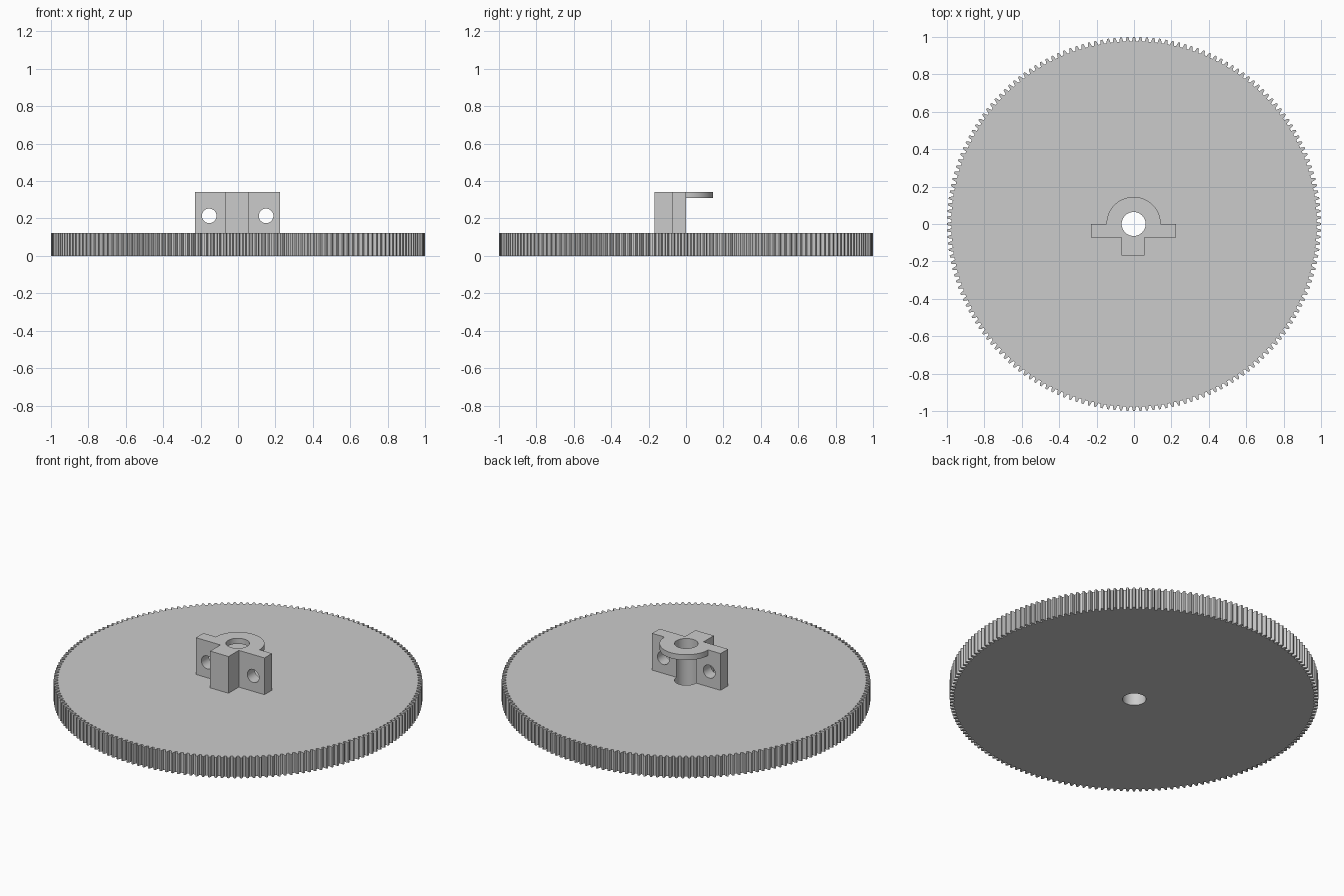
import bpy
import bmesh
from math import sin, cos, pi, radians

cube = bpy.data.objects.get("Cube")
if cube:
    bpy.data.objects.remove(cube, do_unlink=True)

GEAR_TOP, BRACKET_TOP, COLLAR_BOTTOM = 0.122, 0.342, 0.309
BORE, CENTRE_X = 0.064, -0.002
TEETH = 180

grey = bpy.data.materials.new("plain grey")
grey.use_nodes = True
grey.diffuse_color = (0.6, 0.6, 0.6, 1)
grey.node_tree.nodes["Principled BSDF"].inputs["Base Color"].default_value = (0.6, 0.6, 0.6, 1)


def arc(radius, start, end, steps):
    """Points on an arc around the bore axis, angles in radians."""
    angles = [start + (end - start) * i / steps for i in range(steps + 1)]
    return [(CENTRE_X + radius * cos(a), radius * sin(a)) for a in angles]


def extrude(name, outline, bottom, top):
    """Solid prism from a flat outline."""
    bm = bmesh.new()
    face = bm.faces.new([bm.verts.new((x, y, bottom)) for x, y in outline])
    moved = bmesh.ops.extrude_face_region(bm, geom=[face])["geom"]
    verts = [v for v in moved if isinstance(v, bmesh.types.BMVert)]
    bmesh.ops.translate(bm, verts=verts, vec=(0, 0, top - bottom))
    bmesh.ops.recalc_face_normals(bm, faces=bm.faces[:])
    mesh = bpy.data.meshes.new(name)
    bm.to_mesh(mesh)
    bm.free()
    obj = bpy.data.objects.new(name, mesh)
    bpy.context.collection.objects.link(obj)
    mesh.materials.append(grey)
    return obj


def activate(obj):
    bpy.ops.object.select_all(action='DESELECT')
    obj.select_set(True)
    bpy.context.view_layer.objects.active = obj


def drill(obj, location, radius, depth, rotation=(0, 0, 0)):
    """Cut a round hole and discard the cutter."""
    bpy.ops.mesh.primitive_cylinder_add(vertices=48, radius=radius, depth=depth,
                                        location=location, rotation=rotation)
    cutter = bpy.context.object
    cutter.hide_render = True
    cutter.data.materials.append(grey)
    mod = obj.modifiers.new("hole", 'BOOLEAN')
    mod.operation, mod.solver, mod.object = 'DIFFERENCE', 'EXACT', cutter
    activate(obj)
    bpy.ops.object.modifier_apply(modifier=mod.name)
    bpy.data.objects.remove(cutter, do_unlink=True)


# Gear wheel: each tooth is a root, flank and tip, mirrored about its middle
pitch = 2 * pi / TEETH
half_tooth = [(-0.31, 0.977), (-0.24, 0.989), (-0.13, 1.0)]
tooth = half_tooth + [(-a, r) for a, r in reversed(half_tooth)]
outline = [(r * cos((i + a) * pitch), r * sin((i + a) * pitch))
           for i in range(TEETH) for a, r in tooth]
gear = extrude("gear_wheel", outline, 0, GEAR_TOP)
drill(gear, (CENTRE_X, 0, GEAR_TOP / 2), BORE, 1)

# Bracket: T-shaped block with a half-round groove for the shaft in its back
left, right, plate_y = -0.229, 0.225, -0.071
profile = [(left, 0), (left, plate_y), (-0.067, plate_y), (-0.067, -0.168),
           (0.055, -0.168), (0.055, plate_y), (right, plate_y), (right, 0)]
profile += arc(BORE, 0, -pi, 24)
bracket = extrude("mounting_bracket", profile, GEAR_TOP, BRACKET_TOP)
for side in (-1, 1):
    drill(bracket, (CENTRE_X + side * 0.152, -0.035, 0.214), 0.039, 0.2, (pi / 2, 0, 0))

# Collar: half ring closing the top of the shaft hole
ring = arc(0.145, 0, pi, 32) + arc(BORE, pi, 0, 24)
collar = extrude("shaft_collar", ring, COLLAR_BOTTOM, BRACKET_TOP)

for part in (gear, bracket, collar):
    activate(part)
    bpy.ops.object.shade_smooth_by_angle(angle=radians(25))
